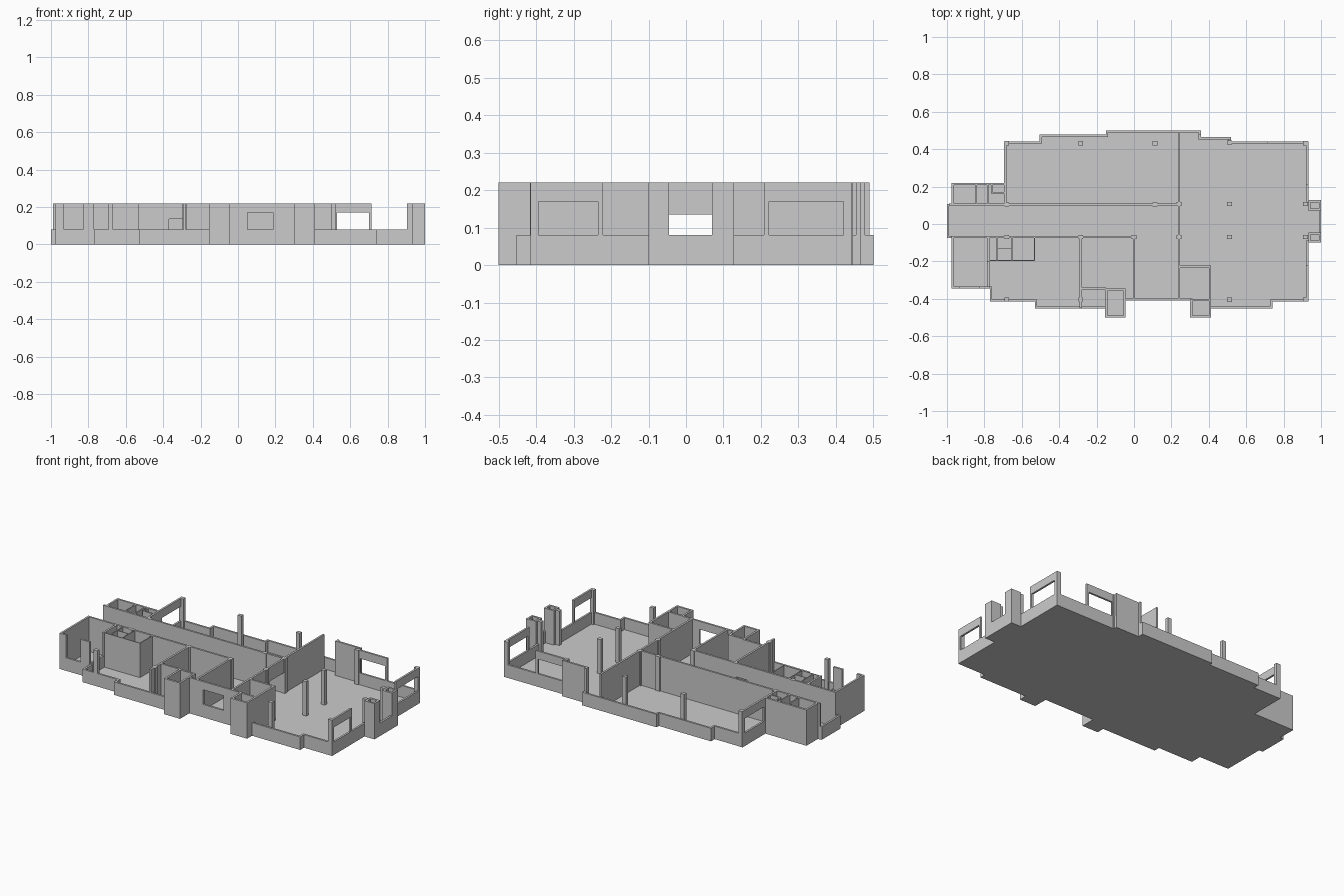
import bpy, bmesh

if "Cube" in bpy.data.objects:
    bpy.data.objects.remove(bpy.data.objects["Cube"])

T = 0.012      # wall thickness
LOW, TOP = 0.08, 0.22
FLOOR = 0.008


def mesh_object(name, bm):
    bmesh.ops.recalc_face_normals(bm, faces=bm.faces)
    me = bpy.data.meshes.new(name)
    bm.to_mesh(me)
    bm.free()
    ob = bpy.data.objects.new(name, me)
    bpy.context.collection.objects.link(ob)
    return ob


def boxes(name, items):
    """One object from boxes (x0, x1, y0, y1, z0, z1)."""
    bm = bmesh.new()
    for x0, x1, y0, y1, z0, z1 in items:
        for v in bmesh.ops.create_cube(bm, size=1)['verts']:
            v.co = ((x0 + x1) / 2 + v.co.x * (x1 - x0),
                    (y0 + y1) / 2 + v.co.y * (y1 - y0),
                    (z0 + z1) / 2 + v.co.z * (z1 - z0))
    return mesh_object(name, bm)


def panel(name, axis, pos, a, b, z0=0.0, z1=TOP, hole=None, t=T):
    """Wall along an axis starting at pos, optional hole (a, b, z0, z1)."""
    if hole:
        ha, hb, h0, h1 = hole
        parts = [(a, ha, z0, z1), (hb, b, z0, z1), (ha, hb, z0, h0), (ha, hb, h1, z1)]
        parts = [p for p in parts if p[1] - p[0] > 1e-4 and p[3] - p[2] > 1e-4]
    else:
        parts = [(a, b, z0, z1)]
    items = []
    for p, q, u, w in parts:
        items.append((p, q, pos, pos + t, u, w) if axis == 'x' else (pos, pos + t, p, q, u, w))
    return boxes(name, items)


def shaft(name, x0, x1, y0, y1):
    """Hollow rectangular shaft."""
    boxes(name, [(x0, x1, y0, y0 + T, 0, TOP), (x0, x1, y1 - T, y1, 0, TOP),
                 (x0, x0 + T, y0 + T, y1 - T, 0, TOP), (x1 - T, x1, y0 + T, y1 - T, 0, TOP)])


# Building outline, counter-clockwise
outline = [(-1, -.075), (-.975, -.075), (-.975, -.345), (-.77, -.345), (-.77, -.415),
           (-.53, -.415), (-.53, -.452), (-.155, -.452), (-.155, -.5), (-.045, -.5),
           (-.045, -.41), (.3, -.41), (.3, -.5), (.412, -.5), (.412, -.452), (.74, -.452),
           (.74, -.415), (.932, -.415), (.932, -.1), (1, -.1), (1, .128), (.932, .128),
           (.932, .442), (.518, .442), (.518, .465), (.357, .465), (.357, .5), (-.15, .5),
           (-.15, .478), (-.505, .478), (-.505, .442), (-.695, .442), (-.695, .22),
           (-.975, .22), (-.975, .107), (-1, .107)]

# Floor slab
bm = bmesh.new()
f = bm.faces.new([bm.verts.new((x, y, 0)) for x, y in outline])
top = bmesh.ops.extrude_face_region(bm, geom=[f])['geom']
bmesh.ops.translate(bm, vec=(0, 0, FLOOR), verts=[v for v in top if isinstance(v, bmesh.types.BMVert)])
mesh_object("floor_slab", bm)

# Low perimeter wall, mitred inwards
n = len(outline)
inner = []
for i, (x, y) in enumerate(outline):
    (px, py), (qx, qy) = outline[i - 1], outline[(i + 1) % n]
    dx, dy = 0, 0
    for ex, ey in ((x - px, y - py), (qx - x, qy - y)):
        l = abs(ex) + abs(ey)
        dx, dy = dx - ey / l * T, dy + ex / l * T
    inner.append((x + dx, y + dy))
bm = bmesh.new()
rings = [[bm.verts.new((x, y, z)) for x, y in pts]
         for pts, z in ((outline, 0), (outline, LOW), (inner, LOW), (inner, 0))]
for a, b in zip(rings, rings[1:] + rings[:1]):
    for i in range(n):
        j = (i + 1) % n
        bm.faces.new((a[i], a[j], b[j], b[i]))
mesh_object("perimeter_low_wall", bm)

# Tall outer walls with windows
panel("right_front_window_wall", 'y', .92, -.415, -.222, LOW, TOP, (-.4, -.235, LOW, .17))
panel("right_back_window_wall", 'y', .92, .208, .442, LOW, TOP, (.222, .42, LOW, .17))
panel("left_back_window_wall", 'y', -.695, .22, .442, LOW, TOP, (.235, .42, LOW, .17))
panel("back_window_wall", 'x', .43, .518, .715, LOW, TOP, (.53, .7, LOW, .17))
panel("back_tall_wall", 'x', .453, .357, .518, LOW, TOP)
panel("back_tall_return", 'y', .345, .453, .478, LOW, TOP)
panel("entrance_wall", 'x', -.41, -.045, .3, 0, TOP, (.05, .188, .014, .17))
panel("left_room_outer_wall", 'y', -.975, -.345, -.063, 0)
panel("left_room_front_stub_left", 'x', -.345, -.975, -.93, LOW)
panel("left_room_front_stub_right", 'x', -.345, -.83, -.77, LOW)

# Shafts on the front and right sides
shaft("front_left_shaft", -.155, -.045, -.5, -.345)
shaft("front_right_shaft", .3, .412, -.5, -.4)
shaft("right_front_pier", .932, 1, -.1, -.045)
shaft("right_back_pier", .932, 1, .07, .128)

# Main interior walls
panel("corridor_back_wall", 'x', .097, -.988, .245, 0)
panel("corridor_front_wall", 'x', -.075, -.975, .006, 0, TOP, (-.37, -.29, FLOOR, .135))
panel("hall_partition", 'y', .235, -.41, .49, 0, TOP, (-.045, .095, FLOOR, .135))
panel("middle_room_left_wall", 'y', -.291, -.45, -.065, 0)
panel("middle_room_right_wall", 'y', -.006, -.405, -.065, 0)
panel("closet_back_wall", 'x', -.351, -.285, -.15, 0)
panel("front_room_back_wall", 'x', -.235, .24, .412, 0)
panel("front_room_right_wall", 'y', .4, -.41, -.23, 0)
panel("left_room_inner_low_wall", 'y', -.785, -.345, -.19, 0, LOW)
panel("left_room_inner_wall", 'y', -.785, -.2, -.065, 0)

# Stalls in front of the corridor
S = .005
panel("stall_front_wall", 'x', -.197, -.78, -.53, 0, t=S)
panel("stall_cross_wall", 'x', -.132, -.735, -.655, 0, t=S)
for i, x in enumerate((-.735, -.655, -.535)):
    panel(f"stall_divider_{i}", 'y', x, -.195, -.065, 0, t=S)

# Utility rooms at the back left
panel("utility_back_wall", 'x', .208, -.975, -.683, 0)
panel("utility_left_wall", 'y', -.975, .1, .22, 0)
panel("utility_right_wall", 'y', -.695, .1, .22, 0)
for i, x in enumerate((-.848, -.785)):
    panel(f"utility_divider_{i}", 'y', x, .1, .22, 0, t=.008)
panel("utility_shelf_wall", 'x', .163, -.765, -.69, 0, t=.008)
panel("utility_shaft_side", 'y', -.765, .163, .215, 0, t=.008)

# Structural columns
spots = [(x, y) for x in (.51,) for y in (.435, .107, -.07, -.405)]
spots += [(x, .432) for x in (-.68, -.285, .112, .917)]
spots += [(x, -.404) for x in (-.68, -.285, .917)]
spots += [(-.68, -.07), (-.285, -.07), (0, -.07), (.24, -.07), (.24, .107),
          (.112, .105), (-.68, .105), (.917, .107), (.917, -.07)]
for i, (x, y) in enumerate(spots):
    boxes(f"column_{i}", [(x - .013, x + .013, y - .011, y + .011, 0, TOP)])
